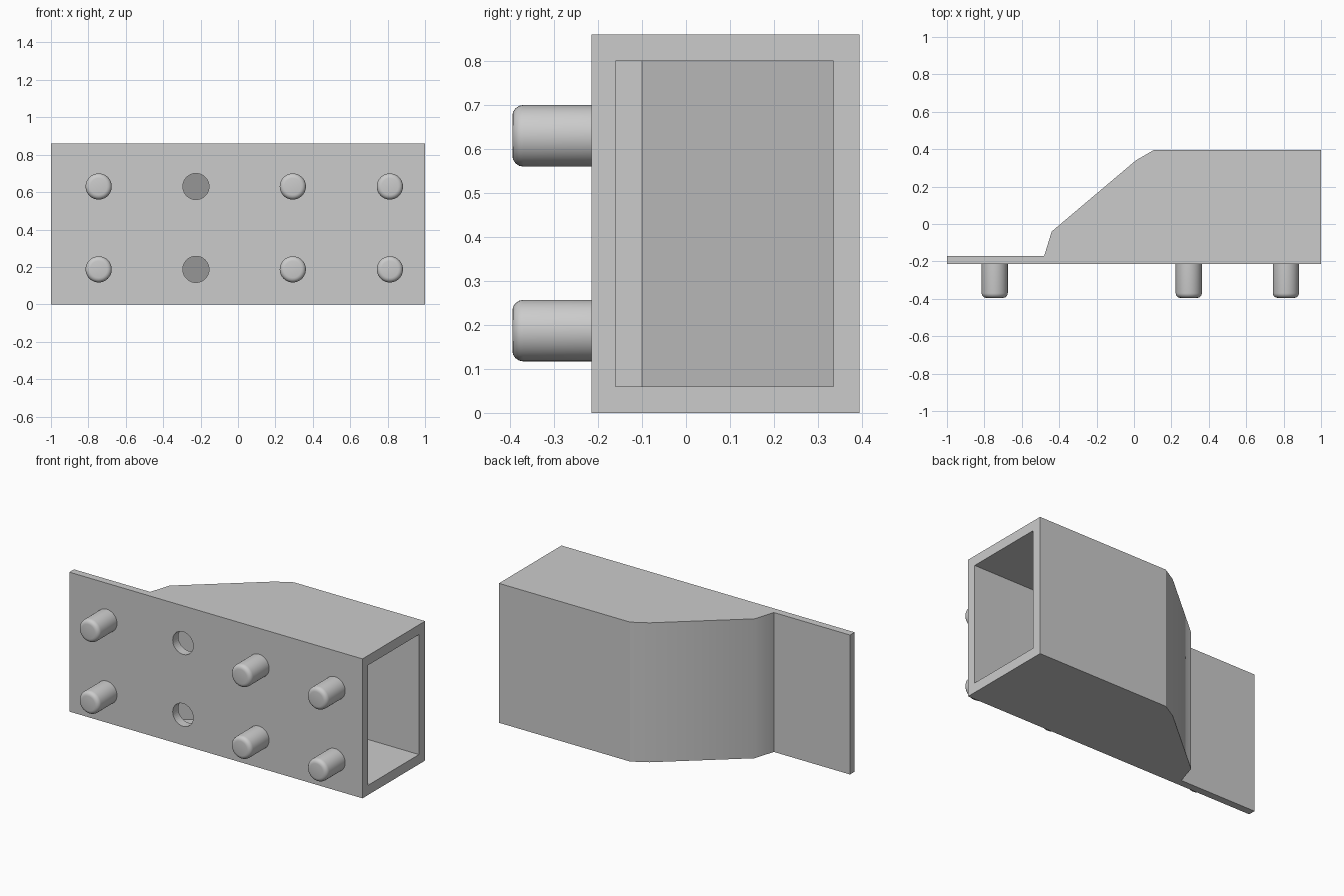
import bpy
import bmesh
from math import radians
from mathutils import Vector

if "Cube" in bpy.data.objects:
    bpy.data.objects.remove(bpy.data.objects["Cube"], do_unlink=True)

grey = bpy.data.materials.new("light_grey")
grey.use_nodes = True
grey.diffuse_color = (0.6, 0.6, 0.6, 1)
grey.node_tree.nodes["Principled BSDF"].inputs["Base Color"].default_value = (0.6, 0.6, 0.6, 1)

FRONT, WALL_INNER, TIP = -0.215, -0.16, -0.395
HEIGHT = 0.86
ROWS = (0.187, 0.63)
RADIUS = 0.07


def extrude_profile(name, points, z0, z1):
    """Extrude an x-y outline upwards from z0 to z1."""
    bm = bmesh.new()
    base = bm.faces.new([bm.verts.new((x, y, z0)) for x, y in points])
    out = bmesh.ops.extrude_face_region(bm, geom=[base])
    tops = [v for v in out["geom"] if isinstance(v, bmesh.types.BMVert)]
    bmesh.ops.translate(bm, verts=tops, vec=Vector((0, 0, z1 - z0)))
    bmesh.ops.recalc_face_normals(bm, faces=bm.faces)
    mesh = bpy.data.meshes.new(name)
    bm.to_mesh(mesh)
    bm.free()
    obj = bpy.data.objects.new(name, mesh)
    bpy.context.collection.objects.link(obj)
    mesh.materials.append(grey)
    return obj


def cylinder_y(name, x, z, y0, y1):
    """Cylinder lying along y."""
    bpy.ops.mesh.primitive_cylinder_add(vertices=40, radius=RADIUS, depth=y1 - y0,
                                        location=(x, (y0 + y1) / 2, z),
                                        rotation=(radians(90), 0, 0))
    obj = bpy.context.object
    obj.name = name
    obj.data.materials.append(grey)
    return obj


def cut(target, cutter):
    cutter.hide_render = True
    mod = target.modifiers.new("cut", "BOOLEAN")
    mod.operation = "DIFFERENCE"
    mod.solver = "EXACT"
    mod.object = cutter
    bpy.ops.object.select_all(action="DESELECT")
    bpy.context.view_layer.objects.active = target
    target.select_set(True)
    bpy.ops.object.modifier_apply(modifier=mod.name)
    bpy.data.objects.remove(cutter, do_unlink=True)


# Housing with thin mounting flange and softly shaded sloping back
housing = extrude_profile("housing", [
    (-1, FRONT), (1, FRONT), (1, 0.395), (0.105, 0.395), (0.01, 0.34),
    (-0.44, -0.04), (-0.48, -0.17), (-1, -0.17)], 0, HEIGHT)
for face in housing.data.polygons:
    face.use_smooth = face.normal.x < -0.1 and face.normal.y > 0.1

# Cavity, open at the left end
cut(housing, extrude_profile("cavity_cutter", [
    (-0.41, WALL_INNER), (1.1, WALL_INNER), (1.1, 0.335),
    (0.095, 0.335), (-0.41, -0.10)], 0.06, 0.80))

# Round holes through the front wall
for z in ROWS:
    cut(housing, cylinder_y("hole_cutter", -0.225, z, FRONT - 0.1, WALL_INNER + 0.04))

# Pegs with rounded tips
for column, x in enumerate((-0.745, 0.293, 0.812), 1):
    for row, z in zip(("lower", "upper"), ROWS):
        peg = cylinder_y(f"{row}_peg_{column}", x, z, TIP, FRONT + 0.02)
        bm = bmesh.new()
        bm.from_mesh(peg.data)
        rim = [e for e in bm.edges if all(v.co.z > 0 for v in e.verts)]
        bmesh.ops.bevel(bm, geom=rim, offset=0.025, segments=4, profile=0.5,
                        affect="EDGES")
        bm.to_mesh(peg.data)
        bm.free()
        bpy.ops.object.shade_smooth_by_angle(angle=radians(30))
